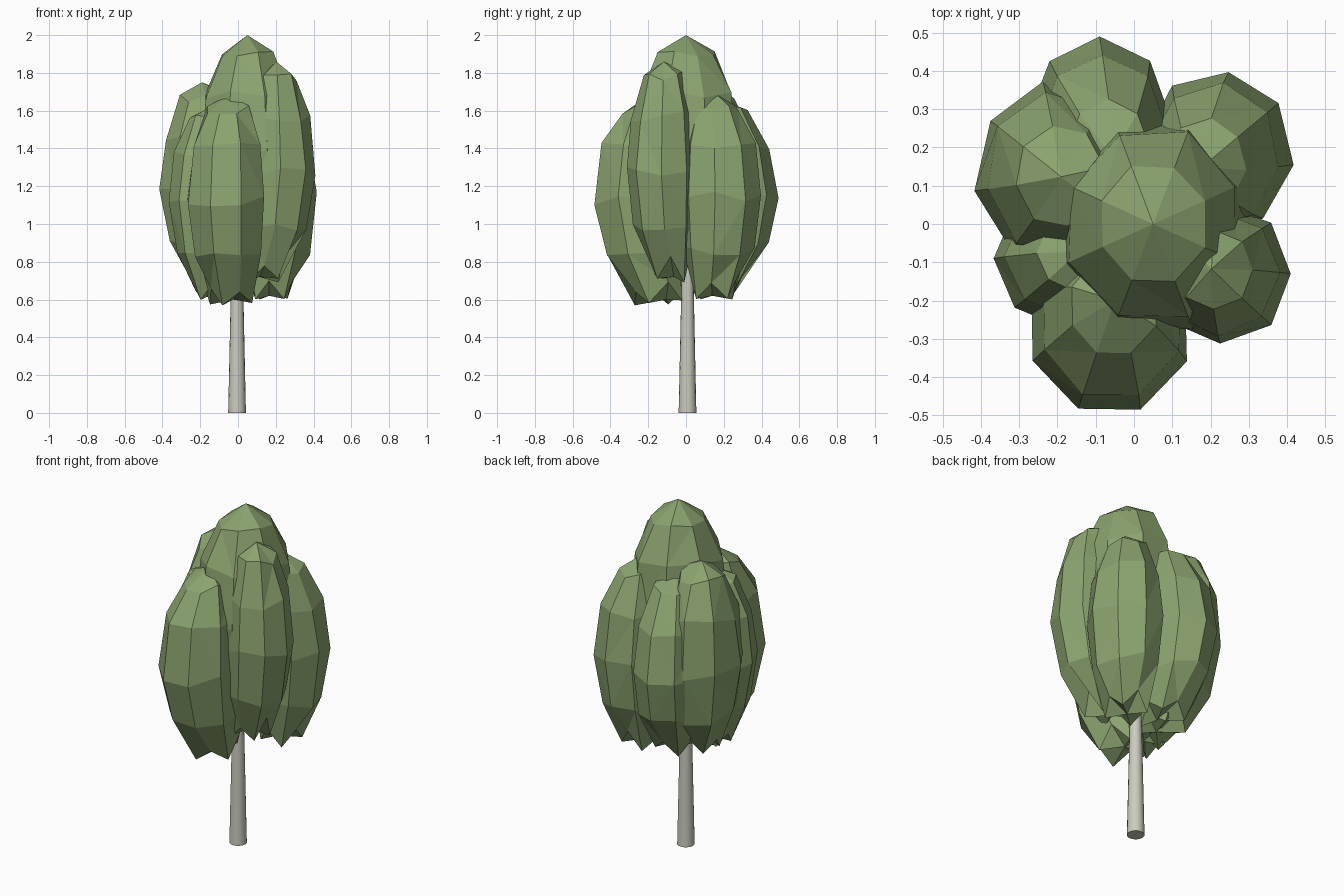
import bpy, bmesh, random
from math import pi, sin, cos, atan2, hypot, radians

if "Cube" in bpy.data.objects:
    bpy.data.objects.remove(bpy.data.objects["Cube"])

random.seed(11)


def material(name, rgb):
    m = bpy.data.materials.new(name)
    m.diffuse_color = (*rgb, 1)
    m.use_nodes = True
    m.node_tree.nodes["Principled BSDF"].inputs["Base Color"].default_value = m.diffuse_color
    return m


def finish(bm, name, mat):
    me = bpy.data.meshes.new(name)
    bmesh.ops.recalc_face_normals(bm, faces=bm.faces)
    bm.to_mesh(me)
    bm.free()
    me.materials.append(mat)
    ob = bpy.data.objects.new(name, me)
    bpy.context.collection.objects.link(ob)
    return ob


def leaf_lobe(name, cx, cy, rx, ry, z0, z1, top_in, low_in, turn, mat):
    """Faceted tall blob with ragged lower tips, ends bent in towards the trunk."""
    bm = bmesh.new()
    bmesh.ops.create_uvsphere(bm, u_segments=8, v_segments=6, radius=1)
    for v in bm.verts:
        x, y, t = v.co
        r = hypot(x, y)
        a = atan2(y, x)
        k = round(a / (pi / 4))
        a += radians(turn)
        pull = 1 - (top_in if t > 0 else low_in) * t * t
        j = 1 + random.uniform(-0.03, 0.03)
        dz = random.uniform(-0.03, 0.03)
        r = 0 if r < 0.01 else r ** 0.86 * j     # fuller shoulders
        if -0.95 < t < -0.7:                     # alternating leaf tips
            dz = random.uniform(-0.07, -0.03) if k % 2 else random.uniform(0, 0.07)
        elif t < -0.95:
            dz = 0.04
        elif t > 0.95:
            dz = 0
        v.co = (cx * pull + cos(a) * r * rx, cy * pull + sin(a) * r * ry,
                (z0 + z1) / 2 + t * (z1 - z0) / 2 + dz)
    bmesh.ops.triangulate(bm, faces=[f for f in bm.faces if random.random() < 0.5])
    return finish(bm, name, mat)


leaf = material("leaf_green", (0.26, 0.37, 0.16))
bark = material("pale_bark", (0.60, 0.60, 0.52))

# Crown lobes: x, y, half widths, bottom, top, inward bend at top and bottom, turn
lobes = {
    "crown_top":         (0.05, 0.00, 0.265, 0.29, 0.74, 2.00, 0.0, 0.0, 22.5),
    "crown_left":        (-0.20, 0.13, 0.215, 0.245, 0.60, 1.75, 0.05, 0.5, 10),
    "crown_back":        (-0.09, 0.27, 0.19, 0.225, 0.62, 1.66, 0.35, 0.5, 0),
    "crown_back_right":  (0.22, 0.185, 0.195, 0.215, 0.58, 1.70, 0.2, 0.25, -8),
    "crown_front_right": (0.225, -0.13, 0.185, 0.185, 0.68, 1.86, 0.1, 0.5, 0),
    "crown_front":       (-0.065, -0.265, 0.215, 0.24, 0.56, 1.68, 0.25, 0.6, 22.5),
    "crown_front_left":  (-0.18, -0.09, 0.185, 0.18, 0.60, 1.62, 0.2, 0.4, 0),
}
for name, p in lobes.items():
    leaf_lobe(name, *p, leaf)

# Tapered trunk
bm = bmesh.new()
n = 16
rings = [[bm.verts.new((-0.005 + r * cos(2 * pi * i / n), 0.008 + r * sin(2 * pi * i / n), z))
          for i in range(n)] for z, r in ((0, 0.047), (0.6, 0.034), (1.1, 0.022))]
for a, b in zip(rings, rings[1:]):
    for i in range(n):
        bm.faces.new((a[i], a[(i + 1) % n], b[(i + 1) % n], b[i]))
bm.faces.new(rings[0])
bm.faces.new(rings[-1])
trunk = finish(bm, "trunk", bark)
bpy.context.view_layer.objects.active = trunk
trunk.select_set(True)
bpy.ops.object.shade_smooth_by_angle(angle=0.7)
